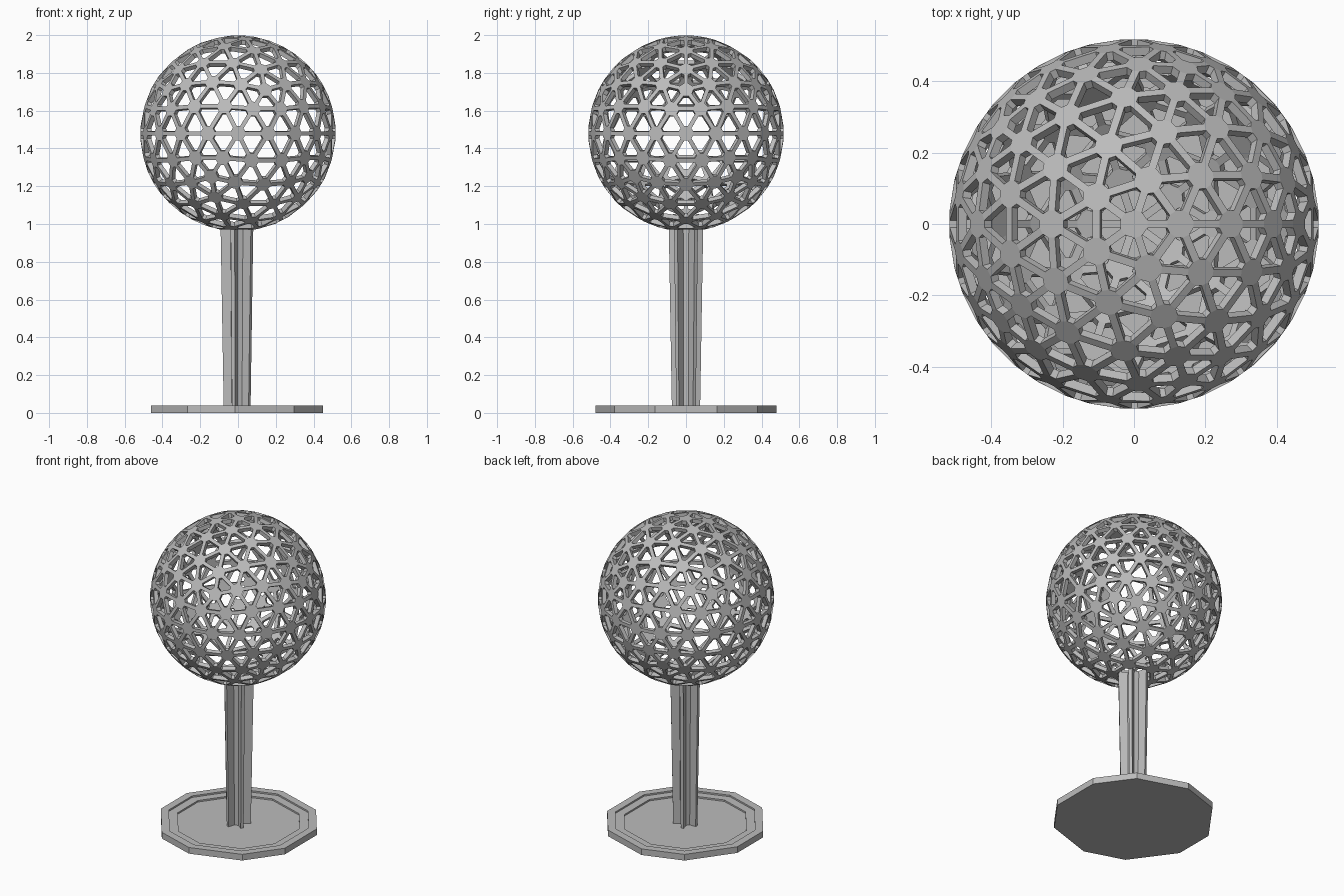
import bpy, bmesh
from math import sin, cos, radians, atan2, hypot
from mathutils import Vector

if "Cube" in bpy.data.objects:
    bpy.data.objects.remove(bpy.data.objects["Cube"])

GREY = 0.5
grey = bpy.data.materials.new("plain grey")
grey.use_nodes = True
grey.diffuse_color = (GREY, GREY, GREY, 1)
grey.node_tree.nodes["Principled BSDF"].inputs["Base Color"].default_value = (GREY, GREY, GREY, 1)

STRUT = 0.022     # strut width
HUB = 0.040       # distance from hub centre to strut end
RADIUS = 0.523
CENTRE = Vector((0, 0, 1.48))


def finish(bm, name):
    bmesh.ops.recalc_face_normals(bm, faces=bm.faces)
    mesh = bpy.data.meshes.new(name)
    bm.to_mesh(mesh)
    bm.free()
    mesh.materials.append(grey)
    obj = bpy.data.objects.new(name, mesh)
    bpy.context.collection.objects.link(obj)
    return obj


def loft(bm, rings):
    """Join equal rings of points into a closed solid."""
    loops = [[bm.verts.new(p) for p in ring] for ring in rings]
    for a, b in zip(loops, loops[1:]):
        for i in range(len(a)):
            j = (i + 1) % len(a)
            bm.faces.new((a[i], a[j], b[j], b[i]))
    bm.faces.new(loops[0])
    bm.faces.new(loops[-1])


# Geodesic lattice: flat hubs at the ball's points, joined by straight struts
ball = bmesh.new()
bmesh.ops.create_icosphere(ball, subdivisions=3, radius=RADIUS)
lattice = bmesh.new()
corner = {}
for face in ball.faces:
    mid = face.calc_center_median()
    for edge in face.edges:
        for v in edge.verts:
            along = (edge.other_vert(v).co - v.co).normalized()
            inward = mid - v.co
            inward = (inward - along * inward.dot(along)).normalized()
            p = v.co + along * HUB * 0.96 + inward * STRUT / 2
            corner[face, edge, v] = lattice.verts.new(p + CENTRE)

for edge in ball.edges:
    f, g = edge.link_faces
    a, b = edge.verts
    lattice.faces.new((corner[f, edge, a], corner[f, edge, b],
                       corner[g, edge, b], corner[g, edge, a]))

for v in ball.verts:
    normal = v.co.normalized()
    side = normal.orthogonal().normalized()
    up = normal.cross(side)
    ring = [c for key, c in corner.items() if key[2] is v]
    ring.sort(key=lambda c: atan2((c.co - CENTRE).dot(up), (c.co - CENTRE).dot(side)))
    lattice.faces.new(ring)
ball.free()

shell = finish(lattice, "lattice_ball")
solid = shell.modifiers.new("thickness", 'SOLIDIFY')
solid.thickness = 0.025
solid.offset = -1


# Post: five square fins around a core, tapering towards the base
def fin_ring(scale, z):
    points = []
    for k in range(5):
        t = radians(36 + 72 * k)
        for r, w in ((HUB, -STRUT), (0.092, -STRUT), (0.092, STRUT), (HUB, STRUT)):
            x, y = r * scale, w / 2 * scale
            points.append((x * cos(t) - y * sin(t), x * sin(t) + y * cos(t), z))
    return points


post = bmesh.new()
loft(post, [fin_ring(0.82, 0.015), fin_ring(1, 0.972)])
finish(post, "post")


# Base: ten-sided plate with a stepped, sunken top
def plate_ring(r, z):
    angles = [radians(36 + 72 * k + s) for k in range(5) for s in (-16, 16)]
    return [(r * cos(t), r * sin(t), z) for t in angles]


base = bmesh.new()
profile = ((0.48, 0), (0.48, 0.04), (0.43, 0.04), (0.43, 0.03),
           (0.375, 0.03), (0.375, 0.02), (0.32, 0.02))
loft(base, [plate_ring(r, z) for r, z in profile])
finish(base, "base")
